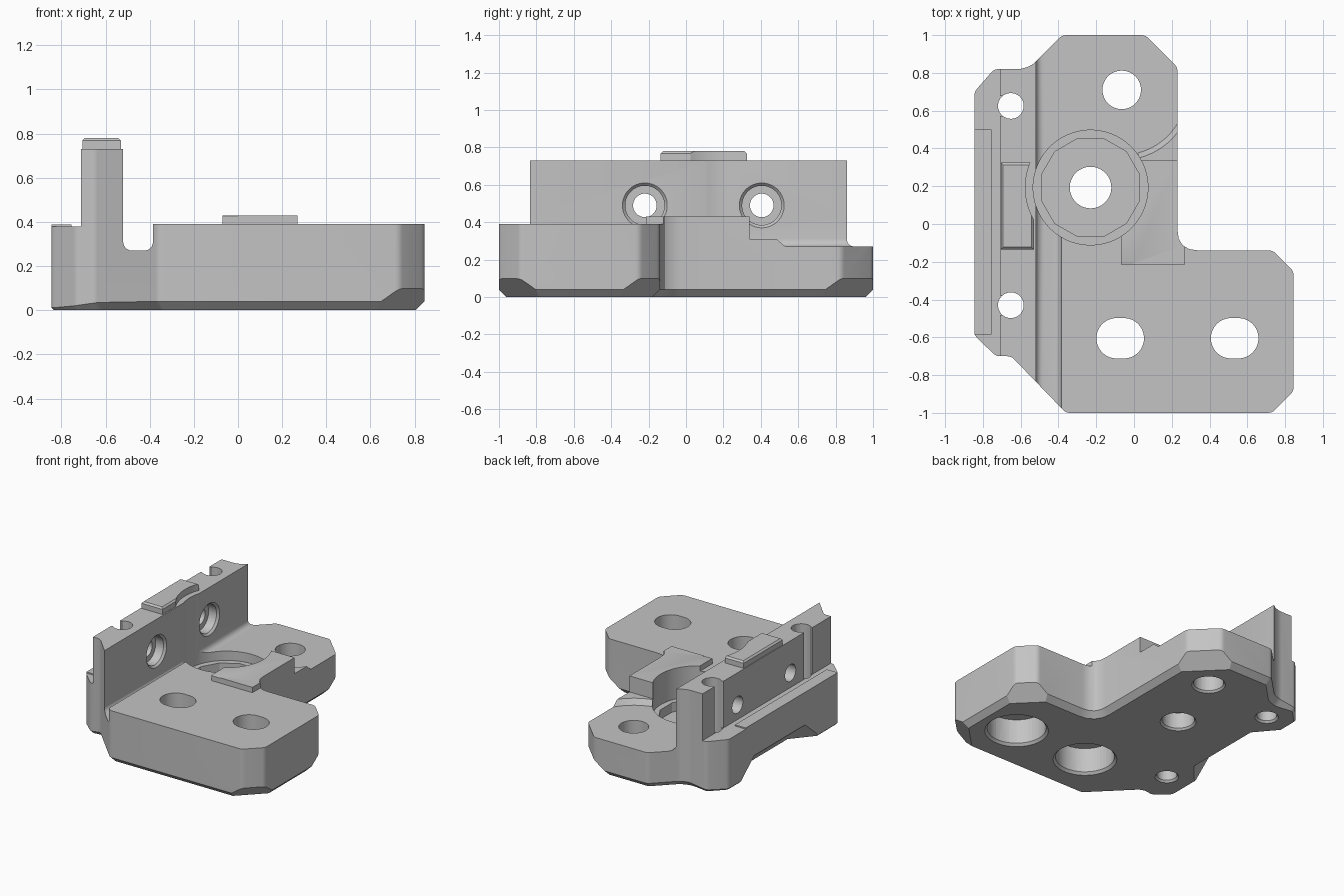
import bpy, bmesh, math
from mathutils import Matrix, Vector

cube = bpy.data.objects.get("Cube")
if cube:
    bpy.data.objects.remove(cube, do_unlink=True)

grey = bpy.data.materials.new("plain grey")
grey.use_nodes = True
grey.diffuse_color = (0.55, 0.55, 0.55, 1)
grey.node_tree.nodes["Principled BSDF"].inputs["Base Color"].default_value = (0.55, 0.55, 0.55, 1)


def make(name, bm):
    bmesh.ops.recalc_face_normals(bm, faces=bm.faces)
    mesh = bpy.data.meshes.new(name)
    bm.to_mesh(mesh)
    bm.free()
    mesh.materials.append(grey)
    obj = bpy.data.objects.new(name, mesh)
    bpy.context.collection.objects.link(obj)
    return obj


def loft(name, rings):
    """Closed solid through a list of matching closed rings."""
    bm = bmesh.new()
    rings = [[bm.verts.new(p) for p in ring] for ring in rings]
    for a, b in zip(rings, rings[1:]):
        for i in range(len(a)):
            j = (i + 1) % len(a)
            bm.faces.new((a[i], a[j], b[j], b[i]))
    bm.faces.new(rings[0][::-1])
    bm.faces.new(rings[-1])
    return make(name, bm)


def box(name, x0, x1, y0, y1, z0, z1):
    return loft(name, [[(x0, y0, z), (x1, y0, z), (x1, y1, z), (x0, y1, z)] for z in (z0, z1)])


def drum(name, x, y, z0, z1, r, r_top=None, sides=48, stretch=0):
    """Upright cylinder, cone or slot."""
    bm = bmesh.new()
    bmesh.ops.create_cone(bm, cap_ends=True, segments=sides, radius1=r,
                          radius2=r if r_top is None else r_top, depth=z1 - z0,
                          matrix=Matrix.Rotation(math.pi / sides, 4, 'Z'))
    for v in bm.verts:
        v.co.x += math.copysign(stretch, v.co.x)
        v.co += Vector((x, y, (z0 + z1) / 2))
    return make(name, bm)


def cross_drum(name, x0, x1, y, z, r, r_end=None):
    """Cylinder or cone lying along x."""
    obj = drum(name, 0, 0, x0, x1, r, r_end)
    obj.data.transform(Matrix.Translation((0, y, z)) @ Matrix.Rotation(math.pi / 2, 4, 'Y'))
    return obj


def cut(target, cutter):
    cutter.hide_render = True
    mod = target.modifiers.new("cut", 'BOOLEAN')
    mod.operation = 'DIFFERENCE'
    mod.solver = 'EXACT'
    mod.object = cutter
    bpy.context.view_layer.objects.active = target
    bpy.ops.object.modifier_apply(modifier=mod.name)
    bpy.data.objects.remove(cutter, do_unlink=True)


def arc(cx, cy, r, start, end, steps=6):
    angles = [math.radians(start + (end - start) * i / steps) for i in range(steps + 1)]
    return [(cx + r * math.cos(a), cy + r * math.sin(a)) for a in angles]


def soften(points, inner, small, large):
    """Round every corner of a closed path, the inner corner more."""
    result = []
    for i, p in enumerate(points):
        reach = large if i == inner else small
        p, a, b = Vector(p), Vector(points[i - 1]), Vector(points[(i + 1) % len(points)])
        a, b = p + (a - p).normalized() * reach, p + (b - p).normalized() * reach
        result += [a * (1 - t) ** 2 + p * 2 * t * (1 - t) + b * t * t for t in (0, 0.25, 0.5, 0.75, 1)]
    return result


# Plan outline, anticlockwise, with a rounded inner corner
outline = soften([(-0.845, 0.7), (-0.845, -0.59), (-0.73, -0.7), (-0.65, -0.7),
                  (-0.36, -1), (0.73, -1), (0.845, -0.885), (0.845, -0.25), (0.735, -0.14),
                  (0.23, -0.14), (0.23, 0.83), (0.06, 1), (-0.38, 1), (-0.54, 0.84),
                  (-0.6, 0.82), (-0.74, 0.82)], 9, 0.022, 0.11)

# Bracket body with a bottom chamfer that fades out on the wall side
rings = [[], [], []]
for i, p in enumerate(outline):
    d0 = (p - outline[i - 1]).normalized()
    d1 = (outline[(i + 1) % len(outline)] - p).normalized()
    n0, n1 = Vector((-d0.y, d0.x)), Vector((-d1.y, d1.x))
    c = 0.012 + 0.028 * min(1, max(0, (p.x + 0.8) / 0.2))
    foot = p + (n0 + n1) / (1 + n0.dot(n1)) * c
    rings[0].append((foot.x, foot.y, 0))
    rings[1].append((p.x, p.y, c))
    rings[2].append((p.x, p.y, 0.73))
body = loft("bracket_body", rings)

# Deeper chamfers under the outer corners
for x, y, sx, sy in [(0.79, -0.195, 1, 1), (0.79, -0.943, 1, -1), (0.145, 0.915, 1, 1)]:
    n = Vector((sx, sy, -math.sqrt(2))).normalized()
    bm = bmesh.new()
    place = Matrix.Translation(Vector((x, y, 0.1)) + n * 0.2)
    bmesh.ops.create_cube(bm, size=0.4, matrix=place @ n.to_track_quat('Z', 'Y').to_matrix().to_4x4())
    cut(body, make("corner_cutter", bm))

# Sloped relief under the wall side, between the screw holes
cut(body, loft("relief_cutter", [[(d - 0.79, y, -0.055), (-0.9, y, d + 0.055), (-0.9, y, -0.055)]
                                 for y, d in [(-0.37, 0), (-0.2, 0.145), (0.4, 0.145), (0.57, 0)]]))

# Steps: outer ledge, pad height, front block, rear deck
for dims in [(-1, -0.71, -2, 2, 0.38, 1),
             (-0.52, 1, -2, 2, 0.43, 1),
             (-0.45, 1, -2, -0.215, 0.39, 1),
             (-0.45, -0.07, -0.5, 0.1, 0.39, 1),
             (0.27, 1, -0.5, 0, 0.39, 1),
             (-0.45, 1, 0.34, 2, 0.31, 1),
             (-0.45, 0.02, 0.2, 2, 0.27, 1),
             (-0.45, 1, 0.71, 2, 0.27, 1)]:
    cut(body, box("step_cutter", *dims))
cut(body, drum("deck_cutter", -0.065, 0.71, 0.27, 1, 0.345))
cut(body, drum("deck_slope_cutter", -0.065, 0.71, 0.27, 0.315, 0.345, 0.375))

# Round-bottomed groove beside the wall
profile = [(-0.52, 1)] + arc(-0.48, 0.31, 0.04, 180, 270) + arc(-0.425, 0.31, 0.04, 270, 360) + [(-0.385, 1)]
cut(body, loft("groove_cutter", [[(x, y, z) for x, z in profile] for y in (-2, 2)]))

# Stepped central bore
BX, BY = -0.23, 0.193
cut(body, drum("bore_cutter", BX, BY, 0.2, 1, 0.304, sides=64))
cut(body, drum("bore_cutter", BX, BY, 0.13, 1, 0.268, sides=12))


def through_hole(x, y, r):
    cut(body, drum("hole_cutter", x, y, -0.1, 1, r))
    cut(body, drum("hole_chamfer", x, y, -0.02, 0.02, r + 0.03, r - 0.005))


through_hole(BX, BY, 0.11)
through_hole(-0.065, 0.71, 0.102)

# Front slots with wide round pockets underneath
for x in (-0.073, 0.533):
    cut(body, drum("slot_cutter", x, -0.605, -0.1, 1, 0.107, stretch=0.019))
    cut(body, drum("pocket_cutter", x, -0.605, -0.1, 0.2, 0.2))
    cut(body, drum("pocket_chamfer", x, -0.605, -0.02, 0.02, 0.235, 0.198))

# Vertical screw holes in the wall, open on the outer side
for y in (0.625, -0.43):
    cut(body, box("opening_cutter", -0.75, -0.655, y - 0.052, y + 0.052, 0.383, 1))
    through_hole(-0.652, y, 0.068)

# Countersunk cross holes through the wall
for y in (-0.22, 0.405):
    cut(body, cross_drum("cross_cutter", -1, 0, y, 0.49, 0.063))
    cut(body, cross_drum("counterbore_cutter", -0.6, -0.4, y, 0.49, 0.105))
    cut(body, cross_drum("rim_cutter", -0.54, -0.5, y, 0.49, 0.1, 0.14))

# Tab on top of the wall, hollowed on the bore side
tab = box("wall_tab", -0.705, -0.53, -0.135, 0.325, 0.725, 0.78)
bm = bmesh.new()
bm.from_mesh(tab.data)
top = [e for e in bm.edges if all(v.co.z > 0.77 for v in e.verts)]
bmesh.ops.bevel(bm, geom=top, offset=0.012, segments=1, affect='EDGES')
bm.to_mesh(tab.data)
bm.free()
cut(tab, drum("tab_cutter", BX, BY, 0.7, 1, 0.345, sides=64))

# Thin raised strip on the outer ledge
strip = box("ledge_strip", -0.845, -0.755, -0.585, 0.5, 0.375, 0.389)

for obj in (body, tab, strip):
    bpy.ops.object.select_all(action='DESELECT')
    obj.select_set(True)
    bpy.context.view_layer.objects.active = obj
    bpy.ops.object.shade_smooth_by_angle(angle=math.radians(25))
